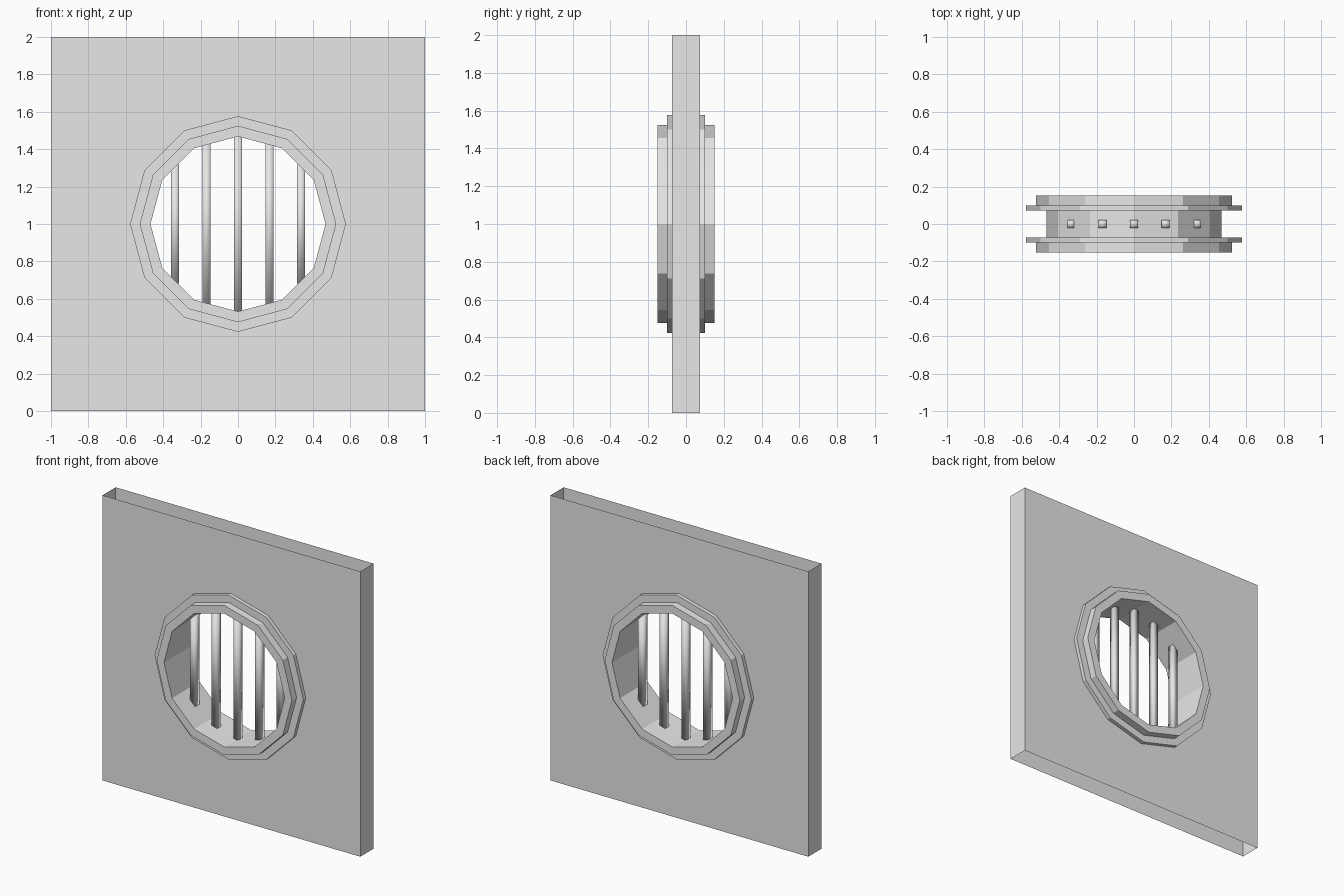
import bpy, bmesh, math
from mathutils import Vector

if "Cube" in bpy.data.objects:
    bpy.data.objects.remove(bpy.data.objects["Cube"])

SIDES = 12
HALF_WALL = 0.073
FRAME_R, RIM_R, HOLE_R = 0.577, 0.525, 0.468
FLANGE_Y, RIM_Y = 0.10, 0.152

grey = bpy.data.materials.new("plain_grey")
grey.use_nodes = True
grey.diffuse_color = (0.8, 0.8, 0.8, 1)
grey.node_tree.nodes["Principled BSDF"].inputs["Base Color"].default_value = (0.8, 0.8, 0.8, 1)


def finish(name, bm):
    mesh = bpy.data.meshes.new(name)
    bm.to_mesh(mesh)
    bm.free()
    mesh.materials.append(grey)
    obj = bpy.data.objects.new(name, mesh)
    bpy.context.collection.objects.link(obj)
    return obj


def ring(bm, radius, y):
    steps = [2 * math.pi * i / SIDES for i in range(SIDES)]
    return [bm.verts.new((radius * math.cos(a), y, 1 + radius * math.sin(a))) for a in steps]


def loop_edges(bm, verts):
    return [bm.edges.new((v, verts[(i + 1) % len(verts)])) for i, v in enumerate(verts)]


# Wall: two pierced sheets joined at the sides, open at top and bottom
bm = bmesh.new()
corners = {}
for s in (-1, 1):
    y = s * HALF_WALL
    square = [bm.verts.new((x, y, z)) for x, z in ((-1, 0), (1, 0), (1, 2), (-1, 2))]
    corners[s] = square
    edges = loop_edges(bm, square) + loop_edges(bm, ring(bm, FRAME_R, y))
    fill = bmesh.ops.triangle_fill(bm, edges=edges, use_beauty=True, normal=Vector((0, s, 0)))
    for face in [f for f in fill["geom"] if isinstance(f, bmesh.types.BMFace)]:
        face.normal_update()
        if face.normal.y * s < 0:
            face.normal_flip()
front, back = corners[-1], corners[1]
bm.faces.new((front[1], back[1], back[2], front[2]))
bm.faces.new((front[0], front[3], back[3], back[0]))
bmesh.ops.dissolve_limit(bm, angle_limit=0.01, verts=bm.verts[:], edges=bm.edges[:])
finish("wall", bm)

# Round frame: stepped profile swept around the opening, with its tunnel
half = [(FRAME_R, HALF_WALL), (FRAME_R, FLANGE_Y), (RIM_R, FLANGE_Y),
        (RIM_R, RIM_Y), (HOLE_R, RIM_Y)]
profile = [(r, -y) for r, y in half] + half[::-1]
bm = bmesh.new()
rings = [ring(bm, r, y) for r, y in profile]
for a, b in zip(rings, rings[1:]):
    for i in range(SIDES):
        j = (i + 1) % SIDES
        bm.faces.new((a[i], b[i], b[j], a[j]))
bm.normal_update()
# The tunnel faces look towards the centre of the opening
tunnel = next(f for f in bm.faces if abs(f.calc_center_median().y) < 0.01)
if tunnel.normal.dot(tunnel.calc_center_median() - Vector((0, 0, 1))) > 0:
    bmesh.ops.reverse_faces(bm, faces=bm.faces[:])
finish("round_frame", bm)

# Bars: soft-shaded square rods that run just into the tunnel wall
for n in range(-2, 3):
    x = n * 0.168
    angle = math.acos(abs(x) / HOLE_R)
    step = 2 * math.pi / SIDES
    mid = (math.floor(angle / step) + 0.5) * step
    if n == 0:
        reach = HOLE_R
    else:
        reach = (HOLE_R * math.cos(step / 2) - abs(x) * math.cos(mid)) / math.sin(mid)
    bm = bmesh.new()
    bmesh.ops.create_cube(bm, size=1)
    bmesh.ops.scale(bm, vec=(0.042, 0.042, 2 * reach + 0.03), verts=bm.verts)
    bmesh.ops.translate(bm, vec=(x, 0, 1), verts=bm.verts)
    for f in bm.faces:
        f.smooth = True
    finish(f"bar_{n + 3}", bm)
